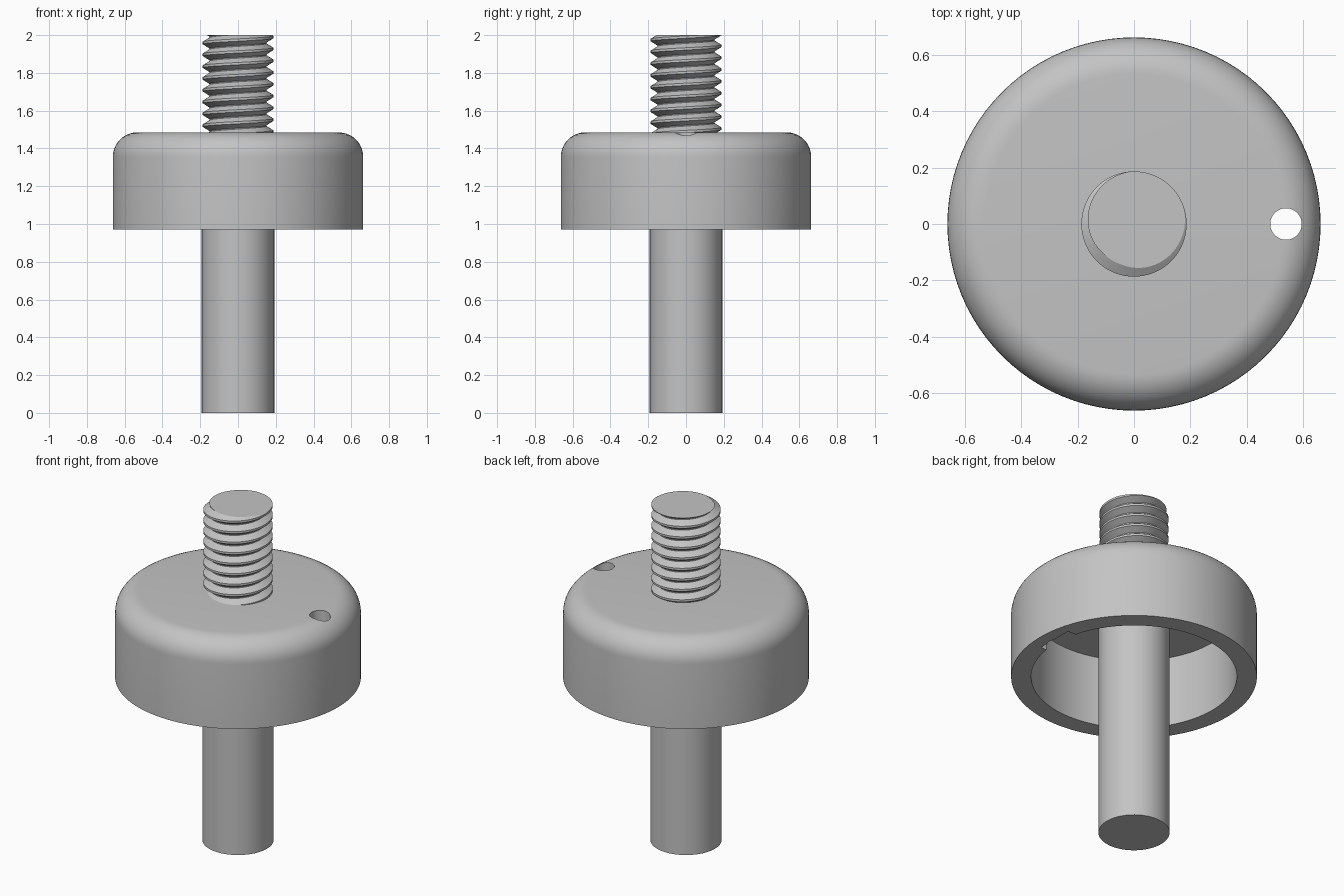
import bpy, bmesh
from math import sin, cos, pi, radians

cube = bpy.data.objects.get("Cube")
if cube:
    bpy.data.objects.remove(cube, do_unlink=True)

grey = bpy.data.materials.new("plain grey")
grey.use_nodes = True
grey.diffuse_color = (0.55, 0.55, 0.55, 1)
grey.node_tree.nodes["Principled BSDF"].inputs["Base Color"].default_value = grey.diffuse_color


def make_object(name, bm):
    bmesh.ops.recalc_face_normals(bm, faces=bm.faces)
    mesh = bpy.data.meshes.new(name)
    bm.to_mesh(mesh)
    bm.free()
    mesh.materials.append(grey)
    obj = bpy.data.objects.new(name, mesh)
    bpy.context.collection.objects.link(obj)
    return obj


def activate(obj):
    bpy.ops.object.select_all(action="DESELECT")
    obj.select_set(True)
    bpy.context.view_layer.objects.active = obj


def smooth(obj, angle=30):
    activate(obj)
    bpy.ops.object.shade_smooth_by_angle(angle=radians(angle))


def lathe(name, profile, segments=96):
    """Revolve (radius, z) points; the first and last lie on the axis."""
    bm = bmesh.new()
    rings = []
    for r, z in profile:
        count = segments if r > 0 else 1
        rings.append([bm.verts.new((r * cos(2 * pi * i / segments),
                                    r * sin(2 * pi * i / segments), z))
                      for i in range(count)])
    for a, b in zip(rings, rings[1:]):
        for i in range(segments):
            j = (i + 1) % segments
            corners = [a[i % len(a)], a[j % len(a)], b[j % len(b)], b[i % len(b)]]
            bm.faces.new(list(dict.fromkeys(corners)))
    return make_object(name, bm)


def cut(obj, cutter):
    cutter.hide_render = True
    activate(obj)
    mod = obj.modifiers.new("cut", "BOOLEAN")
    mod.operation = "DIFFERENCE"
    mod.solver = "EXACT"
    mod.object = cutter
    bpy.ops.object.modifier_apply(modifier=mod.name)
    bpy.data.objects.remove(cutter, do_unlink=True)


# Hollow cap with a rounded top edge
CAP_R, CAP_LOW, CAP_TOP, FILLET = 0.663, 0.97, 1.485, 0.13
INNER_R, CEILING = 0.555, 1.39
edge = [(CAP_R - FILLET + FILLET * cos(a), CAP_TOP - FILLET + FILLET * sin(a))
        for a in (pi / 2 * k / 10 for k in range(11))]
cap = lathe("cap", [(0, CEILING), (INNER_R, CEILING), (INNER_R, CAP_LOW),
                    (CAP_R, CAP_LOW)] + edge + [(0, CAP_TOP)])

# Square pocket inside the wall
bm = bmesh.new()
bmesh.ops.create_cube(bm, size=1)
for v in bm.verts:
    v.co.x = 0.588 if v.co.x > 0 else 0.45
    v.co.y = 0.147 if v.co.y > 0 else -0.08
    v.co.z = CEILING - 0.004 if v.co.z > 0 else CAP_LOW - 0.1
cut(cap, make_object("pocket_cutter", bm))

# Small through hole near the rim
bm = bmesh.new()
bmesh.ops.create_cone(bm, cap_ends=True, segments=32, radius1=0.056, radius2=0.056, depth=2)
bmesh.ops.translate(bm, verts=bm.verts, vec=(0.54, 0, 1.2))
cut(cap, make_object("hole_cutter", bm))
smooth(cap)

# Plain lower shaft
shaft = lathe("shaft", [(0, 0), (0.192, 0), (0.192, CEILING + 0.02), (0, CEILING + 0.02)], 64)
smooth(shaft)

# Right-handed screw thread: a trapezoid tooth swept along a helix
PITCH, CREST, ROOT, TOP, START = 0.0625, 0.187, 0.151, 2.0, radians(60)
TOOTH = [(-0.10, CREST), (0.10, CREST), (0.46, ROOT), (0.54, ROOT)]
SEG, TURNS = 64, 12
bm = bmesh.new()
columns = []
for c in range(SEG):
    a = 2 * pi * c / SEG
    columns.append([bm.verts.new((r * cos(a + START), r * sin(a + START),
                                  TOP + PITCH * (t + offset + c / SEG)))
                    for t in range(-TURNS, 3) for offset, r in TOOTH])
for c in range(SEG):
    left = columns[c]
    right = columns[c + 1] if c + 1 < SEG else columns[0][len(TOOTH):]
    for k in range(min(len(left), len(right)) - 1):
        bm.faces.new((left[k], right[k], right[k + 1], left[k + 1]))
# Trim both ends flat and close them
for z, above in ((TOP, True), (CAP_TOP - 0.05, False)):
    result = bmesh.ops.bisect_plane(
        bm, geom=bm.verts[:] + bm.edges[:] + bm.faces[:], plane_co=(0, 0, z),
        plane_no=(0, 0, 1), clear_outer=above, clear_inner=not above)
    rim = [e for e in result["geom_cut"] if isinstance(e, bmesh.types.BMEdge)]
    bmesh.ops.contextual_create(bm, geom=rim)
smooth(make_object("screw_thread", bm))
